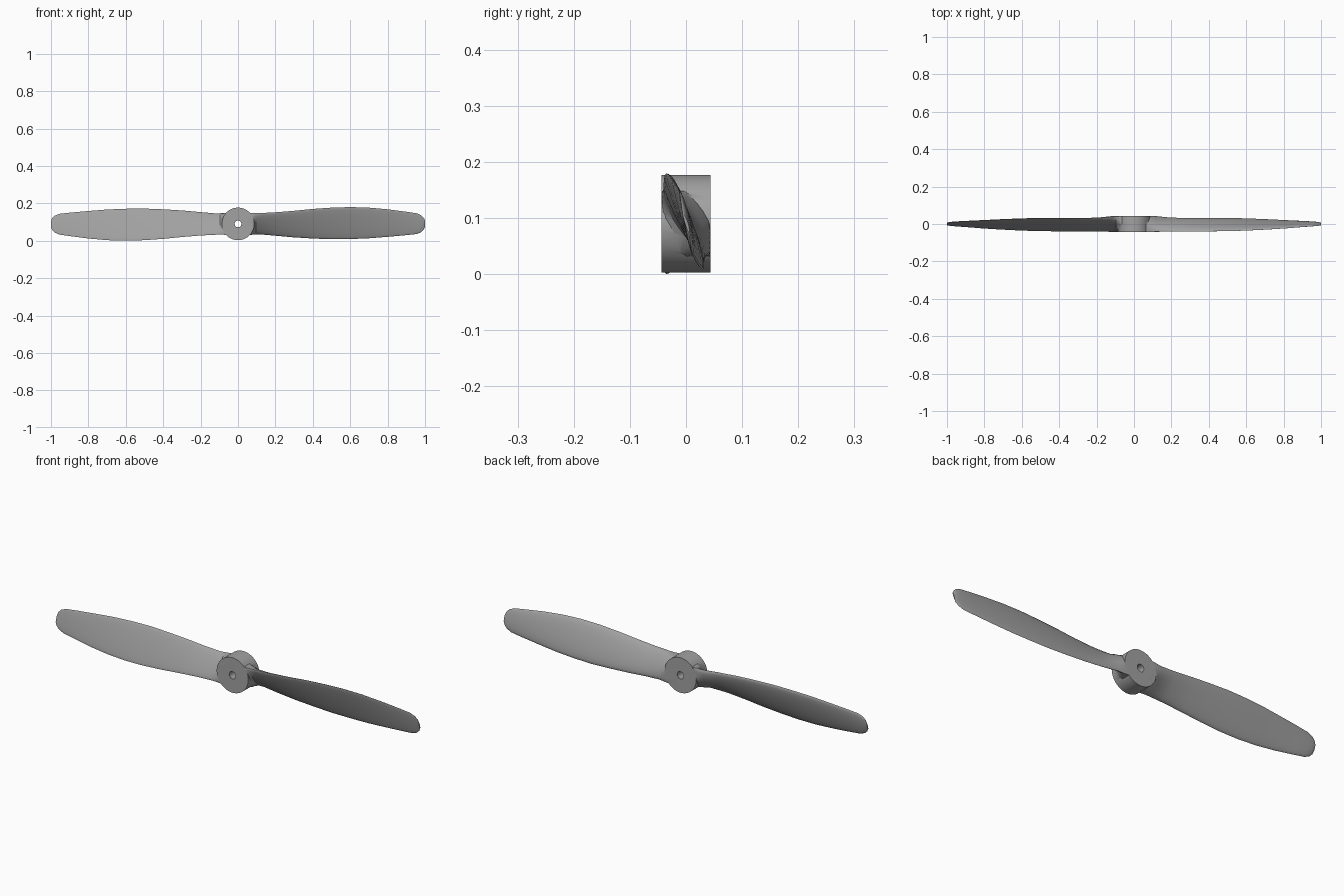
import bpy
import bmesh
import math
from mathutils import Matrix, Vector

if "Cube" in bpy.data.objects:
    bpy.data.objects.remove(bpy.data.objects["Cube"])

HUB_Z, HUB_R, HALF_DEPTH = 0.09, 0.087, 0.0435

grey = bpy.data.materials.new("plain_grey")
grey.use_nodes = True
COLOUR = (0.36, 0.36, 0.36, 1)
grey.diffuse_color = COLOUR
grey.node_tree.nodes["Principled BSDF"].inputs["Base Color"].default_value = COLOUR


def make_object(name, bm):
    bmesh.ops.recalc_face_normals(bm, faces=bm.faces)
    mesh = bpy.data.meshes.new(name)
    bm.to_mesh(mesh)
    bm.free()
    mesh.materials.append(grey)
    obj = bpy.data.objects.new(name, mesh)
    bpy.context.collection.objects.link(obj)
    return obj


def cylinder(name, radius, depth, sides):
    bm = bmesh.new()
    place = Matrix.Translation((0, 0, HUB_Z)) @ Matrix.Rotation(math.pi / 2, 4, "X")
    bmesh.ops.create_cone(bm, cap_ends=True, segments=sides, radius1=radius,
                          radius2=radius, depth=depth, matrix=place)
    return make_object(name, bm)


# Blade stations: x, top z, bottom z, top y, bottom y, thickness
STATIONS = [
    (0.03, 0.150, 0.030, -0.043, 0.043, 0.20),
    (0.055, 0.149, 0.031, -0.043, 0.043, 0.13),
    (0.075, 0.148, 0.032, -0.043, 0.042, 0.08),
    (0.095, 0.147, 0.033, -0.042, 0.040, 0.05),
    (0.12, 0.148, 0.034, -0.041, 0.037, 0.034),
    (0.2, 0.152, 0.027, -0.040, 0.031, 0.024),
    (0.3, 0.160, 0.018, -0.040, 0.030, 0.022),
    (0.4, 0.170, 0.012, -0.039, 0.030, 0.021),
    (0.5, 0.177, 0.008, -0.038, 0.030, 0.020),
    (0.6, 0.180, 0.009, -0.035, 0.028, 0.019),
    (0.7, 0.177, 0.013, -0.030, 0.024, 0.017),
    (0.8, 0.168, 0.021, -0.024, 0.019, 0.015),
    (0.9, 0.155, 0.030, -0.016, 0.014, 0.013),
    (0.955, 0.147, 0.036, -0.012, 0.011, 0.012),
    (0.98, 0.136, 0.046, -0.010, 0.009, 0.010),
    (0.994, 0.122, 0.060, -0.008, 0.007, 0.008),
    (1.0, 0.108, 0.075, -0.006, 0.005, 0.005),
]
STEPS = 12


def section(x, zt, zb, yt, yb, thick):
    """Curved aerofoil loop, clipped so that the thick root turns into a block."""
    top, bottom = Vector((yt, zt)), Vector((yb, zb))
    chord = (bottom - top).normalized()
    normal = Vector((-chord.y, chord.x))
    # the back is fuller than the front, except at the blocky root
    back = 0.5 if thick > 0.06 else 0.72
    points = []
    for i in range(2 * STEPS):
        a = math.pi * i / STEPS
        p = top.lerp(bottom, (1 - math.cos(a)) / 2)
        p += normal * math.sin(a) * thick * (back if i < STEPS else 1 - back)
        y = max(-HALF_DEPTH, min(HALF_DEPTH, p.x))
        points.append((x, y, max(zb, min(zt, p.y))))
    return points


def blade(name, angle):
    bm = bmesh.new()
    rings = [[bm.verts.new(p) for p in section(*s)] for s in STATIONS]
    for a, b in zip(rings, rings[1:]):
        for i in range(len(a)):
            j = (i + 1) % len(a)
            bm.faces.new((a[i], a[j], b[j], b[i]))
    bm.faces.new(rings[0])
    bm.faces.new(rings[-1])
    bmesh.ops.remove_doubles(bm, verts=bm.verts, dist=0.00005)
    bmesh.ops.rotate(bm, verts=bm.verts, cent=(0, 0, HUB_Z),
                     matrix=Matrix.Rotation(angle, 3, "Y"))
    return make_object(name, bm)


def combine(target, other, operation):
    mod = target.modifiers.new(operation.lower(), "BOOLEAN")
    mod.operation, mod.object, mod.solver = operation, other, "EXACT"
    bpy.context.view_layer.objects.active = target
    bpy.ops.object.modifier_apply(modifier=mod.name)
    bpy.data.objects.remove(other)


# Hub, with both blades joined on and the shaft hole bored through
propeller = cylinder("propeller", HUB_R, 2 * HALF_DEPTH, 64)
combine(propeller, blade("left_blade", 0), "UNION")
combine(propeller, blade("right_blade", math.pi), "UNION")
combine(propeller, cylinder("shaft_hole", 0.018, 0.2, 32), "DIFFERENCE")

bpy.ops.object.select_all(action="DESELECT")
propeller.select_set(True)
bpy.context.view_layer.objects.active = propeller
bpy.ops.object.shade_smooth_by_angle(angle=math.radians(32))
